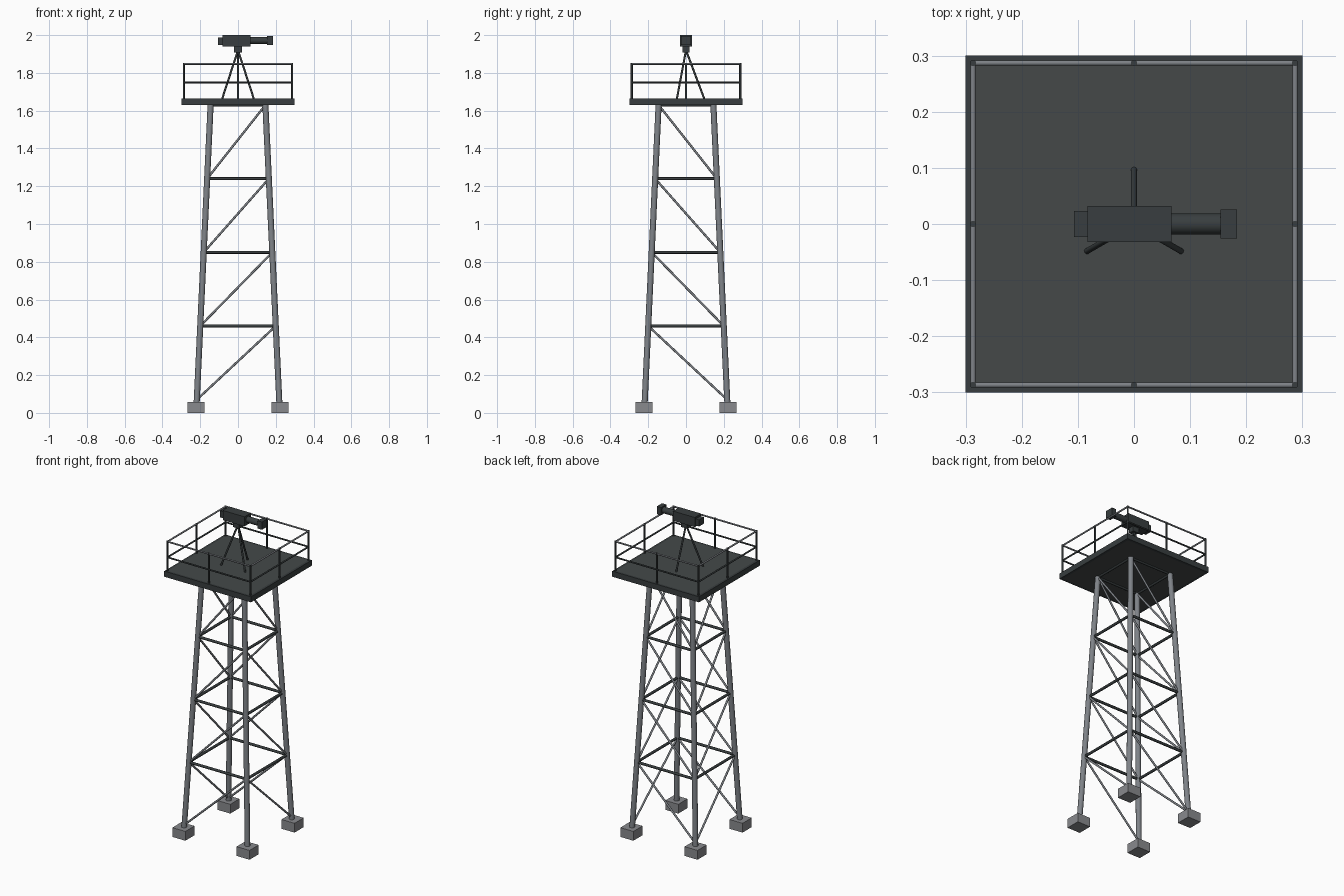
import bpy
import math
from mathutils import Vector

cube = bpy.data.objects.get("Cube")
if cube:
    bpy.data.objects.remove(cube, do_unlink=True)


def material(name, rgb):
    m = bpy.data.materials.new(name)
    m.use_nodes = True
    m.diffuse_color = (*rgb, 1)
    m.node_tree.nodes["Principled BSDF"].inputs["Base Color"].default_value = (*rgb, 1)
    return m


steel = material("grey steel", (0.21, 0.225, 0.245))
concrete = material("concrete", (0.25, 0.255, 0.27))
deck_grey = material("deck grey", (0.058, 0.066, 0.066))
dark = material("dark metal", (0.04, 0.048, 0.05))


def box(name, low, high, mat):
    low, high = Vector(low), Vector(high)
    bpy.ops.mesh.primitive_cube_add(size=1, location=(low + high) / 2)
    ob = bpy.context.object
    ob.name = name
    ob.scale = high - low
    bpy.ops.object.transform_apply(location=False, rotation=False, scale=True)
    ob.data.materials.append(mat)
    return ob


def rod(name, start, end, radius, mat, sides=10):
    start, end = Vector(start), Vector(end)
    d = end - start
    bpy.ops.mesh.primitive_cylinder_add(vertices=sides, radius=radius, depth=d.length,
                                        location=(start + end) / 2)
    ob = bpy.context.object
    ob.name = name
    ob.rotation_euler = d.to_track_quat('Z', 'Y').to_euler()
    ob.data.materials.append(mat)
    bpy.ops.object.shade_smooth_by_angle(angle=math.radians(40))
    return ob


def leg_point(sx, sy, z):
    """Point on the axis of a tapering leg at height z."""
    r = 0.22 - 0.075 * (z - 0.03) / 1.6
    return Vector((sx * r, sy * r, z))


corners = [(-1, -1), (1, -1), (1, 1), (-1, 1)]

# Footings and legs
for sx, sy in corners:
    x, y = 0.222 * sx, 0.222 * sy
    box("footing", (x - 0.045, y - 0.045, 0), (x + 0.045, y + 0.045, 0.058), concrete)
    rod("leg", leg_point(sx, sy, 0.03), leg_point(sx, sy, 1.635), 0.016, steel, 16)

# Horizontal girts and diagonal braces on each face
levels = [0.07, 0.46, 0.85, 1.24, 1.63]
for a, b in zip(corners, corners[1:] + corners[:1]):
    for z in levels[1:]:
        rod("girt", leg_point(*a, z), leg_point(*b, z), 0.008, dark)
    # braces rise toward +x on front and back, toward -y on the sides
    low, high = sorted((a, b), key=lambda c: c[0] - c[1])
    for z0, z1 in zip(levels, levels[1:]):
        rod("brace", leg_point(*low, z0), leg_point(*high, z1), 0.006, steel)

# Platform deck with a dark frame
inner, outer, bottom, top = 0.285, 0.3, 1.63, 1.665
box("deck", (-inner, -inner, bottom), (inner, inner, top), deck_grey)
for s in (-1, 1):
    a, b = sorted((s * inner, s * outer))
    box("deck_frame_long", (-outer, a, bottom), (outer, b, top), dark)
    box("deck_frame_short", (a, -inner, bottom), (b, inner, top), dark)

# Guard rail
R = 0.287
for ix in (-1, 0, 1):
    for iy in (-1, 0, 1):
        if ix or iy:
            rod("rail_post", (ix * R, iy * R, top - 0.005), (ix * R, iy * R, 1.853), 0.0055, dark)
for a, b in zip(corners, corners[1:] + corners[:1]):
    for name, z, mat in (("top_rail", 1.848, steel), ("mid_rail", 1.75, dark)):
        rod(name, (a[0] * R, a[1] * R, z), (b[0] * R, b[1] * R, z), 0.005, mat)

# Tripod
for deg in (90, 210, 330):
    t = math.radians(deg)
    rod("tripod_leg", (0.097 * math.cos(t), 0.097 * math.sin(t), top - 0.003),
        (0, 0, 1.92), 0.0055, dark)
box("tripod_head", (-0.021, -0.018, 1.908), (0.021, 0.018, 1.942), dark)

# Viewing instrument
box("instrument_body", (-0.083, -0.032, 1.94), (0.067, 0.032, 2.0), dark)
box("eyepiece", (-0.107, -0.023, 1.947), (-0.083, 0.023, 1.988), dark)
rod("barrel", (0.06, 0, 1.972), (0.156, 0, 1.972), 0.019, dark, 20)
box("lens_hood", (0.154, -0.026, 1.948), (0.184, 0.026, 1.996), dark)
